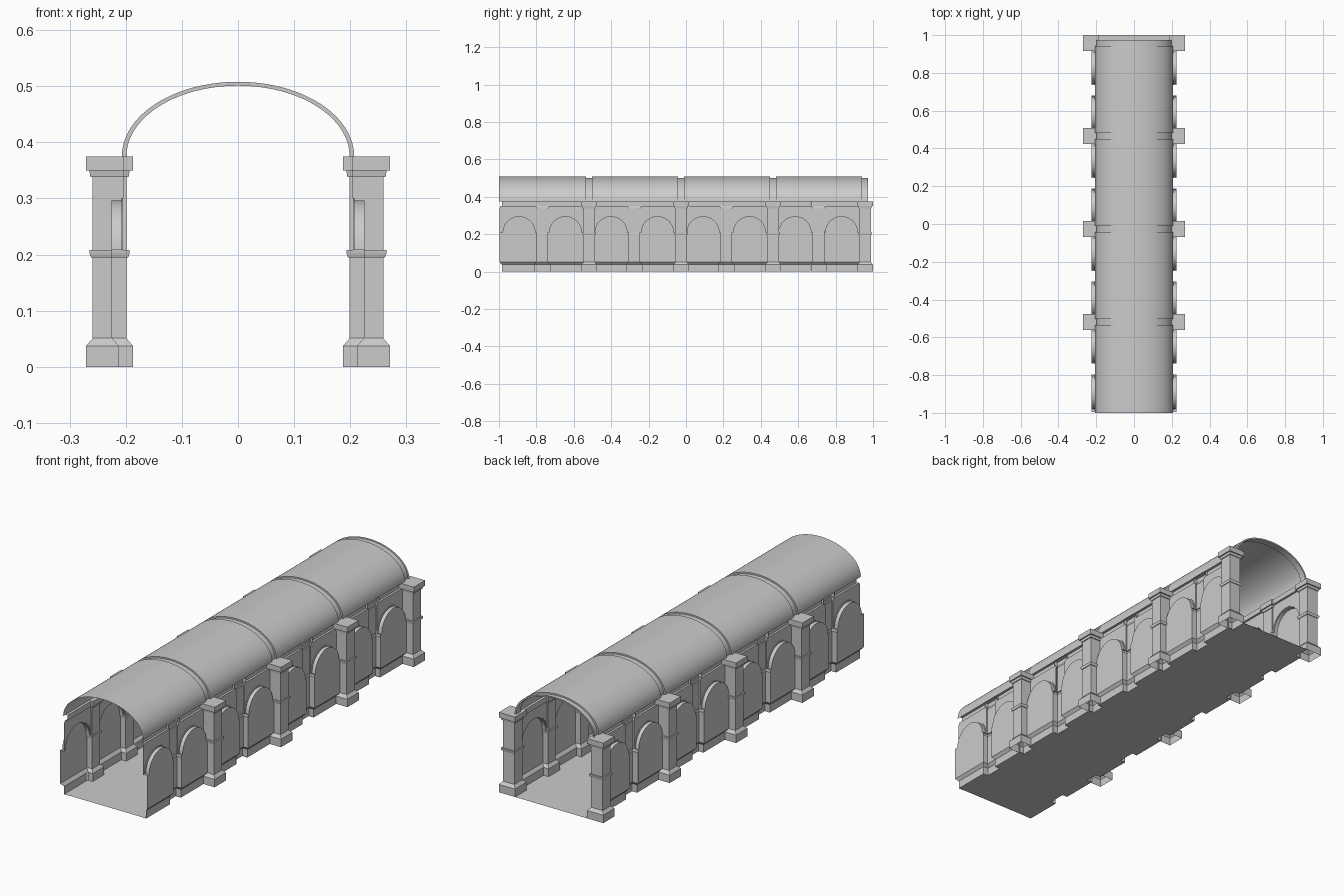
import bpy, bmesh, math

if "Cube" in bpy.data.objects:
    bpy.data.objects.remove(bpy.data.objects["Cube"])

STEP = 0.492          # length of one repeated module
COL_Y = 0.958         # column centre of the rearmost module
PIL_Y = COL_Y - 0.249
CX = 0.229            # column centre in x
SPRING, R = 0.208, 0.088


def sheet(bm, rows, closed=False):
    """Skin a list of equal-length point rows with quads."""
    vs = [[bm.verts.new(p) for p in row] for row in rows]
    for a, b in zip(vs, vs[1:]):
        n = len(a)
        for i in range(n if closed else n - 1):
            j = (i + 1) % n
            bm.faces.new((a[i], a[j], b[j], b[i]))
    return vs


def finish(name, bm, repeat=True):
    bmesh.ops.remove_doubles(bm, verts=bm.verts, dist=1e-5)
    bmesh.ops.recalc_face_normals(bm, faces=bm.faces)
    me = bpy.data.meshes.new(name)
    bm.to_mesh(me)
    bm.free()
    ob = bpy.data.objects.new(name, me)
    bpy.context.collection.objects.link(ob)
    bpy.ops.object.select_all(action='DESELECT')
    ob.select_set(True)
    bpy.context.view_layer.objects.active = ob
    bpy.ops.object.shade_smooth_by_angle(angle=math.radians(30))
    if repeat:  # both sides, four modules
        m = ob.modifiers.new("both_sides", 'MIRROR')
        m.use_mirror_merge = False
        a = ob.modifiers.new("modules", 'ARRAY')
        a.count = 4
        a.use_relative_offset = False
        a.use_constant_offset = True
        a.constant_offset_displace = (0, -STEP, 0)
    return ob


# Shared pier profile: height, half width
PIER = [(0, .042), (.037, .042), (.051, .030), (.195, .030), (.195, .033),
        (.203, .036), (.208, .036), (.208, .030), (.338, .030), (.338, .034),
        (.350, .036), (.350, .042), (.375, .042)]

# Free-standing square columns, open below
bm = bmesh.new()
rings = sheet(bm, [[(CX + sx * h, COL_Y + sy * h, z)
                    for sx, sy in ((-1, -1), (1, -1), (1, 1), (-1, 1))]
                   for z, h in PIER], closed=True)
bm.faces.new(rings[-1])
finish("column", bm)

# Shallow pilasters halfway between columns, hollow from outside
bm = bmesh.new()
rows = []
for i, (z, h) in enumerate(PIER):
    out = .213 if z < .04 else .225 if i < 7 else .205
    rows.append([(out, PIL_Y - h, z), (CX - h, PIL_Y - h, z),
                 (CX - h, PIL_Y + h, z), (out, PIL_Y + h, z)])
rings = sheet(bm, rows)
bm.faces.new(rings[-1])
finish("pilaster", bm)

# Two arched niche bays per module, with skirting and cornice
for label, yc, lo, hi in (("inner", COL_Y - .1265, .095, .104),
                          ("outer", COL_Y - .3745, .104, .095)):
    bm = bmesh.new()
    N = 20
    arc = [(math.cos(math.pi * i / N), math.sin(math.pi * i / N)) for i in range(N + 1)]

    def ring(x, r):
        return [(x, yc + r * c, SPRING + r * s) for c, s in arc]
    # arched reveal with a small stepped edge, backed by a flat panel
    rings = sheet(bm, [ring(.205, R + .005), ring(.208, R + .005), ring(.208, R), ring(.225, R)])
    bm.faces.new(rings[-1])
    sheet(bm, [[(.225, yc - lo, z), (.225, yc + hi, z)] for z in (.051, SPRING)])
    # spandrels
    sheet(bm, [ring(.205, R + .005), [(.205, yc + (R + .005) * c, .338) for c, s in arc]])
    for s, e in ((-1, lo), (1, hi)):
        ya, yb = yc + s * R, yc + s * e
        yw = yc + s * (R + .005)
        sheet(bm, [[(.205, yw, .338), (.205, yb, .338)],
                   [(.205, yw, SPRING), (.205, yb, SPRING)]])
        sheet(bm, [[(.205, ya, SPRING), (.205, yb, SPRING)],
                   [(.225, ya, SPRING), (.225, yb, SPRING)]])
    finish("niche_wall_" + label, bm)

    for part, profile in (("skirting", [(.225, .051, 0), (.213, .037, .012), (.213, 0, .012),
                                        (.187, 0, .012)]),
                          ("cornice", [(.205, .338, 0), (.205, .350, .006), (.195, .350, .012),
                                       (.195, .375, .012), (.207, .375, .012)])):
        bm = bmesh.new()
        sheet(bm, [[(x, yc - lo + d, z), (x, yc + hi - d, z)] for x, z, d in profile])
        finish(part + "_" + label, bm)

# Floor
bm = bmesh.new()
sheet(bm, [[(-.187, y, 0), (.187, y, 0)] for y in (-.983, 1)])
finish("floor", bm, repeat=False)

# Elliptical barrel vault with ribs stepping inward at each column
bm = bmesh.new()
stations = [(-1, 0)]
for k in (3, 2, 1, 0):
    y = COL_Y - k * STEP
    stations += [(y - .016, 0), (y - .016, 1), (y + .016, 1), (y + .016, 0)]
N = 40
sheet(bm, [[((.207 - .008 * rib) * math.cos(math.pi * i / N), y,
             .375 + (.133 - .007 * rib) * math.sin(math.pi * i / N)) for i in range(N + 1)]
           for y, rib in stations])
finish("vault", bm, repeat=False)
